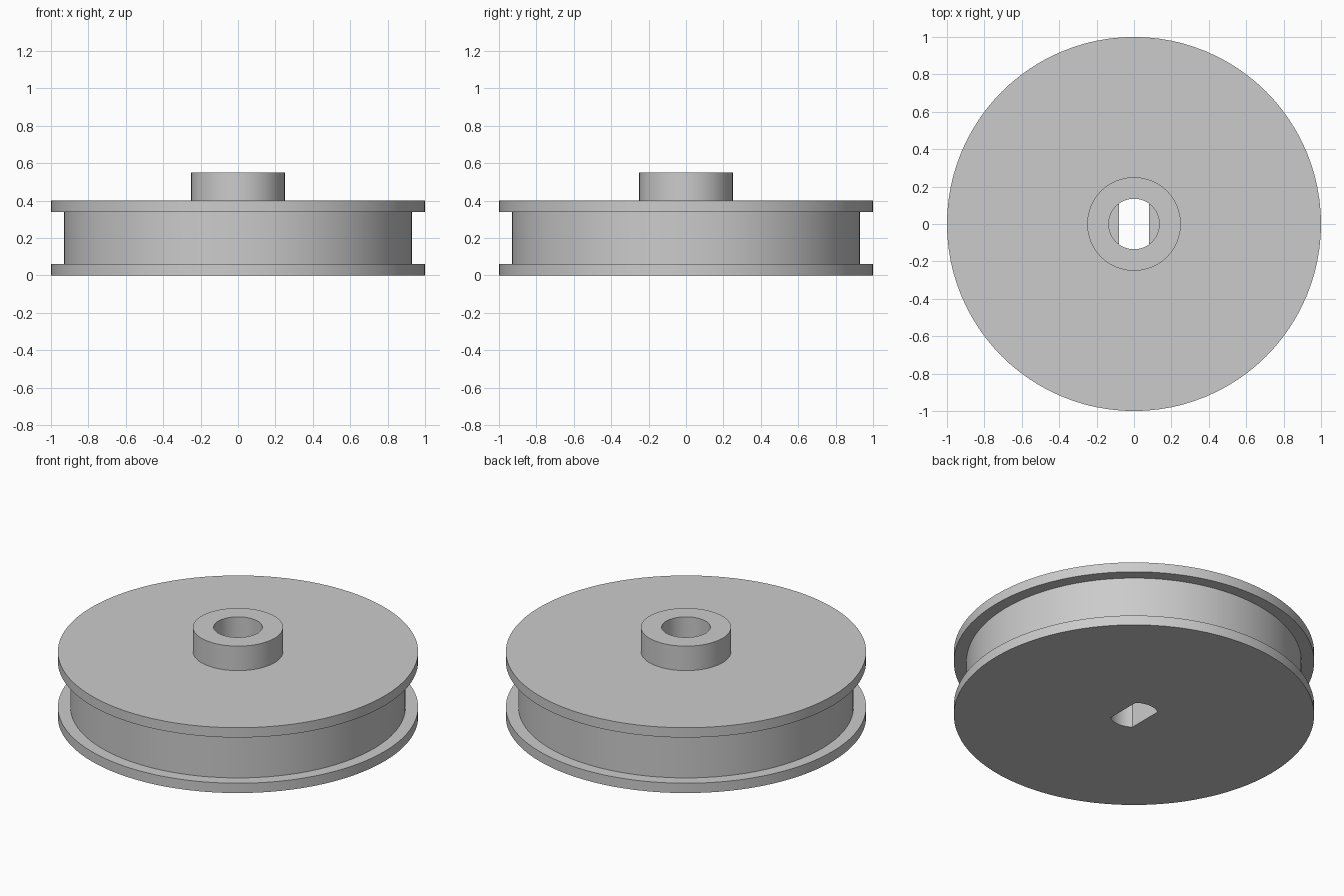
import bpy, bmesh, math

SEGMENTS = 96
BORE_RADIUS = 0.135
FLAT_X = 0.08        # half width between the shaft flats
LEDGE_Z = 0.4        # round bore above, flatted bore below

default = bpy.data.objects.get("Cube")
if default:
    bpy.data.objects.remove(default, do_unlink=True)

grey = bpy.data.materials.new("plain_grey")
grey.use_nodes = True
colour = (0.6, 0.6, 0.6, 1)
grey.diffuse_color = colour
grey.node_tree.nodes["Principled BSDF"].inputs["Base Color"].default_value = colour


def add_object(name, bm):
    bmesh.ops.recalc_face_normals(bm, faces=bm.faces)
    mesh = bpy.data.meshes.new(name)
    bm.to_mesh(mesh)
    bm.free()
    mesh.materials.append(grey)
    obj = bpy.data.objects.new(name, mesh)
    bpy.context.collection.objects.link(obj)
    return obj


def lathe(name, profile):
    """Spin a radius/height profile into a closed solid with flat ends."""
    bm = bmesh.new()
    rings = [[bm.verts.new((r * math.cos(a), r * math.sin(a), z))
              for a in (math.tau * i / SEGMENTS for i in range(SEGMENTS))]
             for r, z in profile]
    for low, high in zip(rings, rings[1:]):
        for i in range(SEGMENTS):
            j = (i + 1) % SEGMENTS
            bm.faces.new((low[i], low[j], high[j], high[i]))
    bm.faces.new(rings[0])
    bm.faces.new(rings[-1])
    return add_object(name, bm)


def flatted_shaft(name, bottom, top):
    """Round shaft with two parallel flats facing left and right."""
    bm = bmesh.new()
    start = math.acos(FLAT_X / BORE_RADIUS)
    steps = 24
    outline = []
    for turn in (0, math.pi):
        for i in range(steps + 1):
            a = turn + start + (math.pi - 2 * start) * i / steps
            outline.append((BORE_RADIUS * math.cos(a), BORE_RADIUS * math.sin(a)))
    face = bm.faces.new([bm.verts.new((x, y, bottom)) for x, y in outline])
    side = bmesh.ops.extrude_face_region(bm, geom=[face])["geom"]
    bmesh.ops.translate(bm, vec=(0, 0, top - bottom),
                        verts=[v for v in side if isinstance(v, bmesh.types.BMVert)])
    return add_object(name, bm)


# Flanged wheel with a raised hub
wheel = lathe("flanged_wheel", [
    (1, 0), (1, 0.06), (0.93, 0.06), (0.93, 0.34),
    (1, 0.34), (1, 0.4), (0.25, 0.4), (0.25, 0.55)])

# Stepped shaft hole
cutters = [
    lathe("round_bore_cutter", [(BORE_RADIUS, LEDGE_Z), (BORE_RADIUS, 0.7)]),
    flatted_shaft("flatted_bore_cutter", -0.1, LEDGE_Z + 0.05)]

bpy.ops.object.select_all(action="DESELECT")
wheel.select_set(True)
bpy.context.view_layer.objects.active = wheel
for cutter in cutters:
    cut = wheel.modifiers.new("shaft_hole", "BOOLEAN")
    cut.operation = "DIFFERENCE"
    cut.solver = "EXACT"
    cut.object = cutter
    bpy.ops.object.modifier_apply(modifier=cut.name)
    bpy.data.objects.remove(cutter, do_unlink=True)

bpy.ops.object.shade_smooth_by_angle(angle=math.radians(30))
